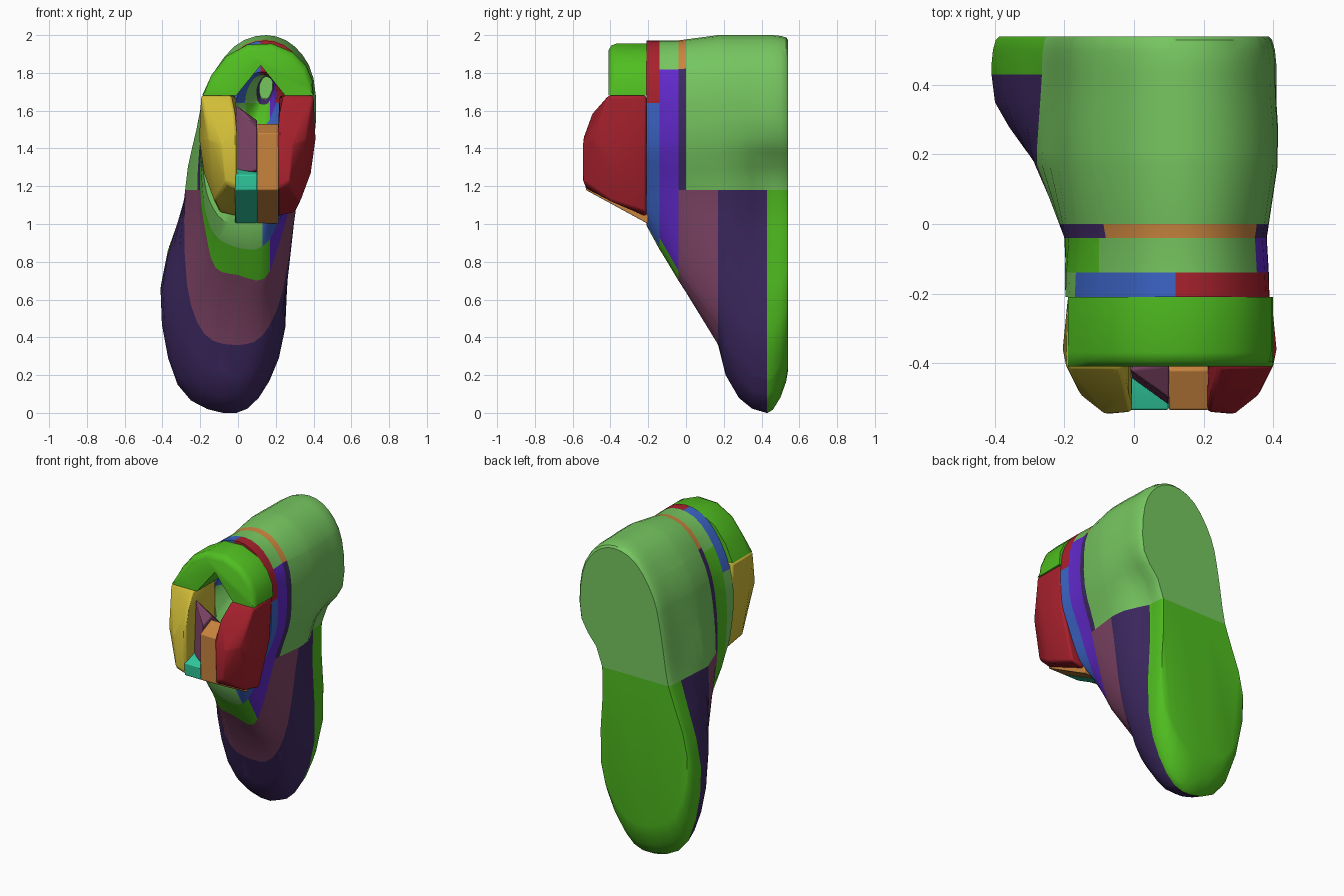
import bpy
import bmesh
from mathutils import Vector

cube = bpy.data.objects.get("Cube")
if cube:
    bpy.data.objects.remove(cube, do_unlink=True)


def linear(c):
    c /= 255
    return c / 12.92 if c <= 0.04045 else ((c + 0.055) / 1.055) ** 2.4


def make_material(name, rgb):
    mat = bpy.data.materials.new(name)
    colour = [linear(c) for c in rgb] + [1.0]
    mat.diffuse_color = colour
    mat.use_nodes = True
    for node in mat.node_tree.nodes:
        if node.type == 'BSDF_PRINCIPLED':
            node.inputs["Base Color"].default_value = colour
    return mat


palette = {
    "light green": (118, 198, 96), "bright green": (80, 190, 32),
    "dark purple": (62, 41, 98), "plum": (130, 70, 105),
    "orange": (200, 132, 62), "violet": (98, 42, 205),
    "blue": (60, 100, 198), "red": (168, 33, 45),
    "yellow": (208, 188, 55), "teal": (48, 205, 160),
}
names = list(palette)
materials = {n: make_material(n, rgb) for n, rgb in palette.items()}


def finish(name, bm, colours, angle=0.6):
    """Turn a bmesh into a shaded object; colours lists its material names."""
    bmesh.ops.recalc_face_normals(bm, faces=bm.faces[:])
    mesh = bpy.data.meshes.new(name)
    bm.to_mesh(mesh)
    bm.free()
    obj = bpy.data.objects.new(name, mesh)
    bpy.context.collection.objects.link(obj)
    for c in colours:
        mesh.materials.append(materials[c])
    bpy.ops.object.select_all(action='DESELECT')
    obj.select_set(True)
    bpy.context.view_layer.objects.active = obj
    bpy.ops.object.shade_smooth_by_angle(angle=angle)
    return obj


def loft(rings):
    """Skin a stack of (y, outline) rings and cap both ends."""
    bm = bmesh.new()
    loops = [[bm.verts.new((x, y, z)) for x, z in pts] for y, pts in rings]
    for a, b in zip(loops, loops[1:]):
        for i in range(len(a)):
            bm.faces.new((a[i - 1], a[i], b[i], b[i - 1]))
    bm.faces.new(loops[0])
    bm.faces.new(loops[-1])
    return bm


def smooth_outline(pts, steps=3):
    """Closed Catmull-Rom curve through the points."""
    out = []
    n = len(pts)
    p = [Vector(q) for q in pts]
    for i in range(n):
        a, b, c, d = p[i - 1], p[i], p[(i + 1) % n], p[(i + 2) % n]
        for s in range(steps):
            t = s / steps
            out.append(b + t * ((c - a) / 2 + t * (
                a - 2.5 * b + 2 * c - d / 2 + t * (1.5 * (b - c) + (d - a) / 2))))
    return out


def scaled(pts, centre, sx, sz):
    cx, cz = centre
    return [(cx + (x - cx) * sx, cz + (z - cz) * sz) for x, z in pts]


# Shoe body: heel arc shared by all rings, toe arc changing with y
heel = [(.405, 1.46), (.4, 1.77), (.3, 1.94), (.15, 2.0),
        (-.02, 1.94), (-.16, 1.74), (-.22, 1.5)]
toes = [
    (.43, .97, [(-.265, 1.18), (-.41, .65), (-.32, .15), (-.08, 0),
                (.11, .08), (.25, .45), (.24, 1.18)]),
    (.35, .98, [(-.27, 1.18), (-.4, .66), (-.305, .18), (-.08, .025),
                (.11, .1), (.245, .46), (.28, 1.18)]),
    (.28, 1, [(-.275, 1.18), (-.36, .7), (-.27, .24), (-.07, .08),
              (.1, .16), (.235, .5), (.31, 1.18)]),
    (.21, 1, [(-.28, 1.18), (-.31, .7), (-.23, .32), (-.04, .2),
              (.12, .27), (.24, .57), (.32, 1.18)]),
    (.17, 1, [(-.28, 1.18), (-.27, .68), (-.18, .42), (-.02, .36),
              (.13, .41), (.24, .66), (.32, 1.18)]),
    (-.04, .9, [(-.2, 1.18), (-.17, .95), (-.12, .77), (0, .73),
                (.14, .71), (.22, .9), (.3, 1.2)]),
    (-.14, .92, [(-.19, 1.2), (-.16, 1.02), (-.1, .92), (.02, .87),
                 (.13, .88), (.21, 1.0), (.31, 1.25)]),
    (-.21, .93, [(-.18, 1.25), (-.15, 1.12), (-.08, 1.02), (.03, 1.0),
                 (.13, 1.0), (.24, 1.08), (.33, 1.28)]),
]
rings = []
for y, width, toe in toes:
    lift = 1 if y > 0 else .965
    arc = scaled(heel, (.1, 1.2), width, lift)
    rings.append((y, smooth_outline(toe + arc)))

# Rounded sole edge
sole = rings[0][1]
for y, sx, low, high in ((.46, 1, .985, 1), (.5, .99, .93, .995),
                         (.53, .97, .86, .985), (.54, .945, .81, .97)):
    edge = [(x * sx, 1.18 + (z - 1.18) * (low if z < 1.18 else high)) for x, z in sole]
    rings.insert(0, (y, edge))

# Foot cavity, narrowing and rising towards the back of the collar bands
rim = rings[-1][1]
for y, cx, cz, size in ((-.21, .12, 1.67, .45), (-.14, .13, 1.72, .28),
                        (-.04, .15, 1.745, .15), (.005, .155, 1.755, .12)):
    rings.append((y, scaled(rim, (cx, cz), size, size)))


def body_colour(p):
    x, y, z = p
    if y > -.04 and z < 1.18:
        return "bright green" if y > .43 else "dark purple" if y > .17 else "plum"
    if y > 0:
        return "light green"
    if y > -.04:
        return "orange" if z > 1.83 else "dark purple"
    if y > -.14:
        if x > .17 and z < 1.8:
            return "violet"
        return "light green" if x > -.1 and z > 1.64 else "bright green"
    if z > 1.64:
        return "red" if x > .12 else "blue"
    return "blue" if x > .14 else "light green"


bm = loft(rings)
cuts = [("z", 1.18), ("z", 1.64), ("z", 1.82), ("y", 0),
        ("x", -.1), ("x", .12), ("x", .17)]
for axis, value in cuts:
    normal = Vector([float(axis == a) for a in "xyz"])
    bmesh.ops.bisect_plane(bm, geom=bm.verts[:] + bm.edges[:] + bm.faces[:],
                           plane_co=normal * value, plane_no=normal, dist=1e-5)
for face in bm.faces:
    face.material_index = names.index(body_colour(face.calc_center_median()))
finish("shoe_body", bm, names)


def block(name, pts, colour, bevel=.012):
    """Solid convex panel with softened edges."""
    bm = bmesh.new()
    for p in pts:
        bm.verts.new(p)
    hull = bmesh.ops.convex_hull(bm, input=bm.verts[:])
    spare = {v for v in hull["geom_interior"] if isinstance(v, bmesh.types.BMVert)}
    bmesh.ops.delete(bm, geom=list(spare), context='VERTS')
    bmesh.ops.dissolve_limit(bm, angle_limit=.03, verts=bm.verts[:], edges=bm.edges[:])
    obj = finish(name, bm, [colour], .5)
    mod = obj.modifiers.new("soft_edges", 'BEVEL')
    mod.width = bevel
    mod.segments = 2


# Ankle side panels, mirrored about the opening's centre line
side = [(.21, -.21, 1.04), (.3, -.21, 1.06), (.38, -.21, 1.4), (.395, -.21, 1.68),
        (.22, -.21, 1.68), (.24, -.41, 1.68), (.4, -.41, 1.68), (.41, -.36, 1.45),
        (.21, -.53, 1.19), (.27, -.545, 1.22), (.29, -.545, 1.42), (.21, -.54, 1.47),
        (.33, -.4, 1.12), (.385, -.35, 1.27), (.22, -.5, 1.58), (.36, -.49, 1.45)]
block("left_ankle_panel", side, "red")
block("right_ankle_panel", [(.205 - x, y, z) for x, y, z in side], "yellow")


# Tongue pieces, each a side profile extended across x
def strip(name, x0, x1, profile, colour):
    block(name, [(x, y, z) for x in (x0, x1) for y, z in profile], colour, .005)


strip("tongue_left", .1, .215,
      [(-.2, 1.0), (-.53, 1.18), (-.535, 1.48), (-.42, 1.53), (-.2, 1.3)], "orange")
strip("tongue_right", -.015, .1,
      [(-.2, 1.0), (-.53, 1.18), (-.535, 1.26), (-.42, 1.3), (-.2, 1.3)], "teal")
block("tongue_lining",
      [(-.01, -.3, 1.25), (-.01, -.44, 1.28), (-.01, -.42, 1.63), (-.01, -.3, 1.5),
       (.1, -.3, 1.25), (.1, -.52, 1.28), (.1, -.5, 1.52), (.1, -.41, 1.55),
       (.1, -.3, 1.45)], "plum", .005)

# Heel collar arch over the opening
arch = [(-.19, 1.68), (-.01, 1.68), (.12, 1.84), (.25, 1.68), (.4, 1.68), (.395, 1.76),
        (.36, 1.84), (.29, 1.91), (.18, 1.955), (.05, 1.95), (-.06, 1.89), (-.14, 1.79)]


def shrink(factor, drop):
    return [(x, z) if i < 5 else (.11 + (x - .11) * factor, z - drop)
            for i, (x, z) in enumerate(arch)]


finish("heel_collar", loft([(-.21, arch), (-.37, arch), (-.395, shrink(.98, .01)),
                            (-.41, shrink(.93, .035))]), ["bright green"], .7)
